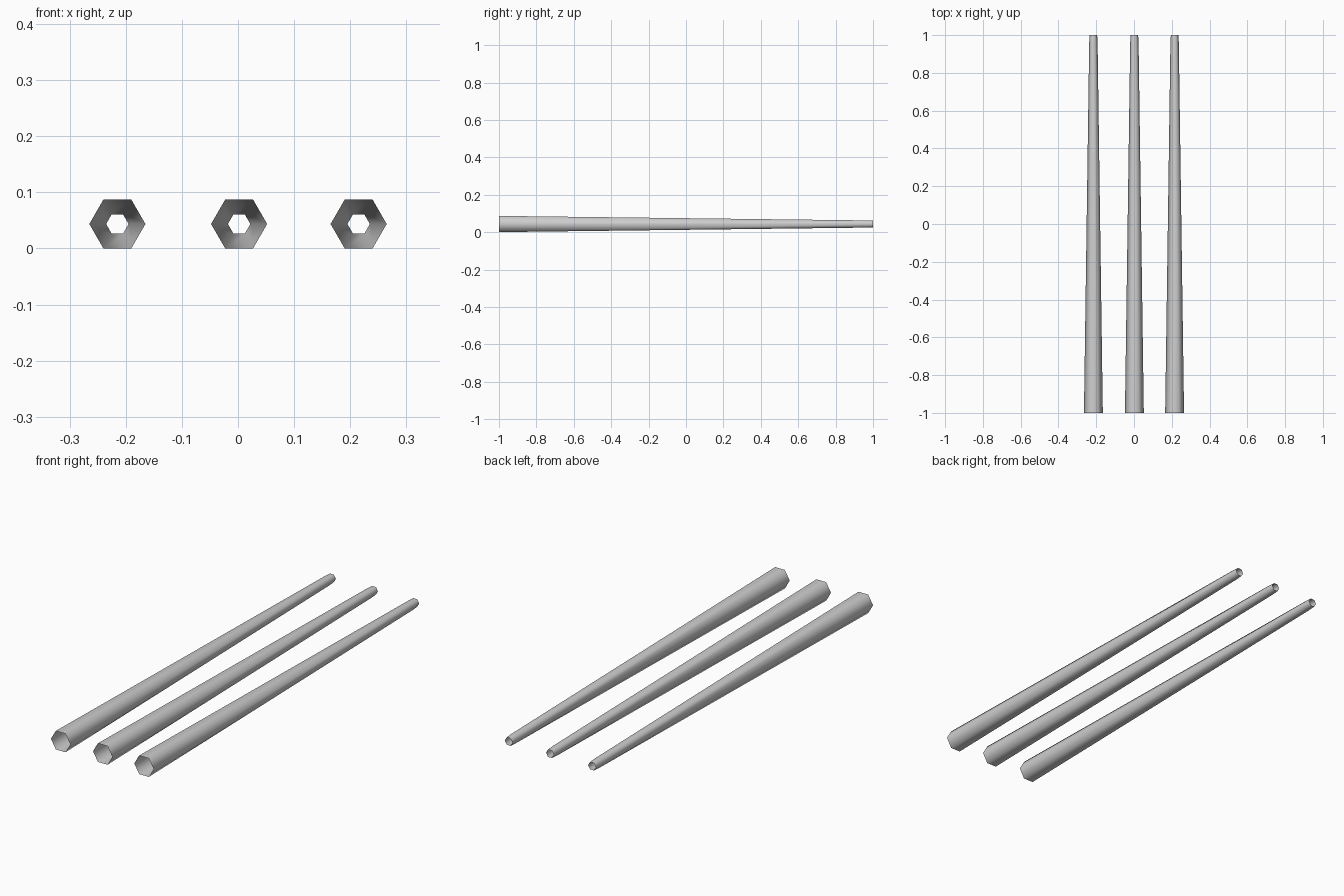
import bpy, bmesh, math

if "Cube" in bpy.data.objects:
    bpy.data.objects.remove(bpy.data.objects["Cube"])

grey = bpy.data.materials.new("light grey")
grey.diffuse_color = (0.62, 0.62, 0.62, 1)
grey.use_nodes = True
grey.node_tree.nodes["Principled BSDF"].inputs["Base Color"].default_value = grey.diffuse_color

SIDES = 6
AXIS_Z = 0.0435
# (y, radius) along the tapered tube, with a slight pinch at the thin end
PROFILE = [(-1.0, 0.05), (0.96, 0.0222), (1.0, 0.02)]


def tapered_tube(name, x):
    """Open six-sided tube lying along y, with corners pointing sideways."""
    bm = bmesh.new()
    rings = []
    for y, r in PROFILE:
        rings.append([bm.verts.new((r * math.cos(a), y, r * math.sin(a)))
                      for a in (math.tau * i / SIDES for i in range(SIDES))])
    for near, far in zip(rings, rings[1:]):
        for i in range(SIDES):
            j = (i + 1) % SIDES
            face = bm.faces.new((near[i], far[i], far[j], near[j]))
            face.smooth = True
    # faces point away from the tube axis
    bm.normal_update()
    for f in bm.faces:
        c = f.calc_center_median()
        if f.normal.x * c.x + f.normal.z * c.z < 0:
            f.normal_flip()
    mesh = bpy.data.meshes.new(name)
    bm.to_mesh(mesh)
    bm.free()
    mesh.materials.append(grey)
    obj = bpy.data.objects.new(name, mesh)
    obj.location = (x, 0, AXIS_Z)
    bpy.context.collection.objects.link(obj)


# three matching tubes side by side
for name, x in (("left_tube", -0.215), ("middle_tube", 0.002), ("right_tube", 0.215)):
    tapered_tube(name, x)
